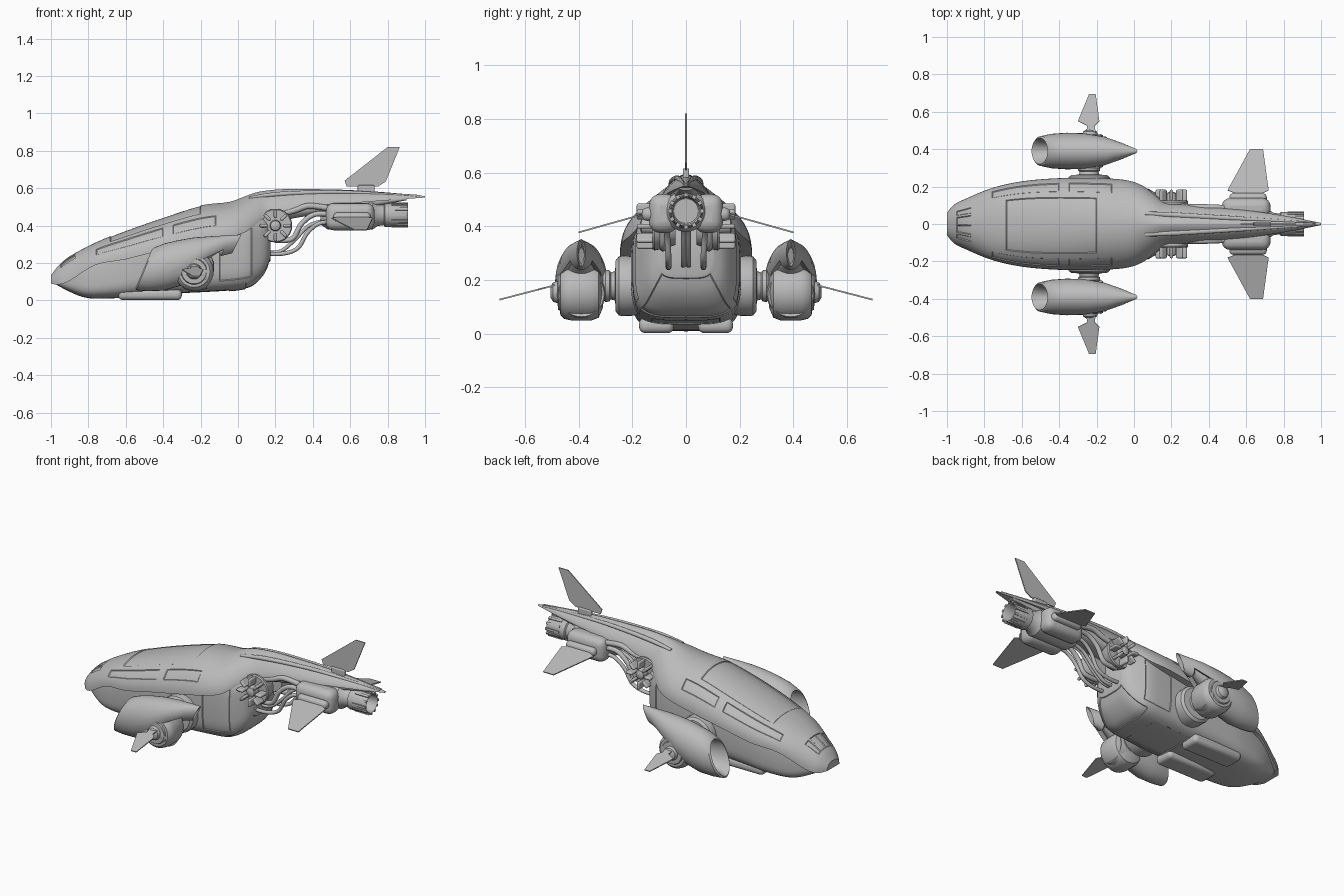
import bpy, bmesh, math
from mathutils import Vector, Matrix

if "Cube" in bpy.data.objects:
    bpy.data.objects.remove(bpy.data.objects["Cube"])

GREY = (0.5, 0.5, 0.5, 1)
paint = bpy.data.materials.new("hull_grey")
paint.use_nodes = True
paint.diffuse_color = GREY
for node in paint.node_tree.nodes:
    if node.type == 'BSDF_PRINCIPLED':
        node.inputs["Base Color"].default_value = GREY


def finish(name, bm, mirror=False, bevel=0):
    bmesh.ops.recalc_face_normals(bm, faces=bm.faces)
    mesh = bpy.data.meshes.new(name)
    bm.to_mesh(mesh)
    bm.free()
    obj = bpy.data.objects.new(name, mesh)
    bpy.context.collection.objects.link(obj)
    mesh.materials.append(paint)
    if bevel:
        mod = obj.modifiers.new("bevel", 'BEVEL')
        mod.width, mod.segments = bevel, 4
    if mirror:
        mod = obj.modifiers.new("mirror", 'MIRROR')
        mod.use_axis = (False, True, False)
        mod.use_mirror_merge = False
    bpy.ops.object.select_all(action='DESELECT')
    obj.select_set(True)
    bpy.context.view_layer.objects.active = obj
    bpy.ops.object.shade_smooth_by_angle(angle=math.radians(35))
    return obj


def smooth_rows(rows, steps=4):
    """Spline through the section rows."""
    out = []
    for i in range(len(rows) - 1):
        p0, p1, p2 = rows[max(i - 1, 0)], rows[i], rows[i + 1]
        p3 = rows[min(i + 2, len(rows) - 1)]
        for k in range(steps):
            t = k / steps
            out.append([0.5 * (2 * b + (c - a) * t + (2 * a - 5 * b + 4 * c - d) * t * t
                               + (3 * b - a - 3 * c + d) * t ** 3)
                        for a, b, c, d in zip(p0, p1, p2, p3)])
    return out + [list(rows[-1])]


def skin(name, rings, mirror=False, panels=(), depth=0.004):
    """Join rings into a closed body; panels are rules on (x, turn) for sunken areas."""
    bm = bmesh.new()
    loops = [[bm.verts.new(p) for p in ring] for ring in rings]
    n = len(loops[0])
    cells = []
    for a, b in zip(loops, loops[1:]):
        for j in range(n):
            k = (j + 1) % n
            cells.append((bm.faces.new((a[j], a[k], b[k], b[j])), (j + 0.5) / n))
    bm.faces.new(loops[0])
    bm.faces.new(loops[-1])
    bmesh.ops.recalc_face_normals(bm, faces=bm.faces)
    cells = [(f, f.calc_center_median().x, u) for f, u in cells]
    for rule in panels:
        chosen = [f for f, x, u in cells if rule(x, u)]
        if chosen:
            bmesh.ops.inset_region(bm, faces=chosen, thickness=0.004, depth=-depth)
    return finish(name, bm, mirror)


def power(v, e):
    return math.copysign(abs(v) ** (2 / e), v)


def section(x, w, low, top, e=2, n=48, y=0, slant=0):
    mid, h = (low + top) / 2, (top - low) / 2
    pts = []
    for i in range(n):
        t = math.tau * i / n
        dz = h * power(math.sin(t), e)
        pts.append((x + slant * dz, y + w * power(math.cos(t), e), mid + dz))
    return pts


def dome(x, w, low, top, e, n=40):
    return [(x, w * power(math.cos(math.pi * i / (n - 1)), e),
             low + (top - low) * power(math.sin(math.pi * i / (n - 1)), e)) for i in range(n)]


def lathe(name, centre, axis, profile, mirror=False, n=32):
    """Turn (distance, radius) pairs about the x or y axis."""
    rings = []
    for d, r in profile:
        ring = []
        for i in range(n):
            c, s = r * math.cos(math.tau * i / n), r * math.sin(math.tau * i / n)
            ring.append(Vector(centre) + Vector((d, c, s) if axis == 'x' else (c, d, s)))
        rings.append(ring)
    return skin(name, rings, mirror)


def box(name, x, y, z, bevel, mirror=False):
    bm = bmesh.new()
    bmesh.ops.create_cube(bm, size=1)
    for v in bm.verts:
        v.co = [(a + b) / 2 + c * (b - a) for (a, b), c in zip((x, y, z), v.co)]
    return finish(name, bm, mirror, bevel)


def spokes(name, centre, axis, count, size, radius, mirror=False, bevel=0):
    """Ring of small blocks; size is (along axis, across, radial)."""
    bm = bmesh.new()
    for i in range(count):
        turn = Matrix.Rotation(math.tau * i / count, 4, axis.upper())
        a, c, r = size
        dims = (a, c, r) if axis == 'x' else (c, a, r)
        m = (Matrix.Translation(centre) @ turn @ Matrix.Translation((0, 0, radius))
             @ Matrix.Diagonal((*dims, 1)))
        bmesh.ops.create_cube(bm, size=1, matrix=m)
    return finish(name, bm, mirror, bevel)


def blade(name, outline, normal, mirror=False):
    bm = bmesh.new()
    half = Vector(normal).normalized() * 0.003
    a = [bm.verts.new(Vector(p) - half) for p in outline]
    b = [bm.verts.new(Vector(p) + half) for p in outline]
    bm.faces.new(a)
    bm.faces.new(b)
    for i in range(len(a)):
        j = (i + 1) % len(a)
        bm.faces.new((a[i], a[j], b[j], b[i]))
    return finish(name, bm, mirror)


def pipe(name, points, radius):
    rows = smooth_rows(points, 6)
    rings = []
    for i, p in enumerate(rows):
        d = Vector(rows[min(i + 1, len(rows) - 1)]) - Vector(rows[max(i - 1, 0)])
        side = d.cross(Vector((0, 1, 0))).normalized()
        up = d.cross(side).normalized()
        rings.append([Vector(p) + radius * (side * math.cos(a) + up * math.sin(a))
                      for a in (math.tau * k / 12 for k in range(12))])
    return skin(name, rings, True)


# Lower hull with sunken side, belly and rear panels
hull = [(-.99, .055, .095, .125), (-.9, .12, .046, .2), (-.8, .165, .012, .23),
        (-.65, .195, .012, .29), (-.5, .205, .025, .35), (-.1, .205, .045, .44),
        (.04, .2, .06, .46), (.1, .175, .09, .46), (.15, .14, .15, .45), (.175, .1, .22, .42)]
skin("lower_hull", [section(*r, e=4) for r in smooth_rows(hull)], panels=(
    lambda x, u: -.08 < x < .08 and .41 < u < .58,
    lambda x, u: -.08 < x < .08 and (u < .09 or u > .92),
    lambda x, u: -.27 < x < -.03 and .69 < u < .81,
    lambda x, u: .04 < x < .17 and .63 < u < .87))

# Upper shell running from the nose to the tail tip, with sunken windows
shell = [(-1, .06, .09, .135, 2.2), (-.96, .105, .085, .185, 2.2), (-.9, .135, .105, .236, 2.2),
         (-.76, .192, .19, .31, 2.2), (-.6, .228, .22, .375, 2.2), (-.4, .245, .27, .445, 2.1),
         (-.2, .245, .31, .508, 2), (-.05, .236, .34, .526, 1.9), (.04, .208, .365, .558, 1.7),
         (.1, .165, .41, .578, 1.55), (.16, .12, .45, .588, 1.5), (.25, .103, .48, .595, 1.5),
         (.4, .09, .505, .595, 1.5), (.6, .073, .52, .59, 1.5), (.8, .045, .535, .577, 1.6),
         (1, .006, .55, .558, 2)]
skin("upper_shell", [dome(*r) for r in smooth_rows(shell)], panels=(
    lambda x, u: -.7 < x < -.21 and .3 < u < .7,
    lambda x, u: -.36 < x < -.12 and .15 < u < .26,
    lambda x, u: -.36 < x < -.12 and .74 < u < .85,
    lambda x, u: -.76 < x < -.42 and .16 < u < .24,
    lambda x, u: -.76 < x < -.42 and .76 < u < .84,
    lambda x, u: -.95 < x < -.87 and .3 < u < .38,
    lambda x, u: -.95 < x < -.87 and .41 < u < .49,
    lambda x, u: -.95 < x < -.87 and .51 < u < .59,
    lambda x, u: -.95 < x < -.87 and .62 < u < .7))

# Tail boom and spine ridges
boom = [(.08, .1, .38, .54), (.3, .075, .44, .56), (.6, .055, .48, .56), (.9, .025, .535, .555)]
skin("tail_boom", [section(*r, e=3) for r in smooth_rows(boom)])
ridge = [(.06, .01, .54, .556), (.2, .014, .554, .579), (.4, .013, .565, .588),
         (.6, .011, .567, .587), (.97, .004, .55, .564)]
skin("spine_ridges", [section(*r, n=16, y=.06 - .055 * r[0]) for r in smooth_rows(ridge)], True)

# Landing skids
box("landing_skids", (-.64, -.3), (.045, .175), (.002, .06), .024, True)

# Pylons joining hull and nacelles
lathe("pylons", (-.24, 0, .178), 'y', [(.18, .11), (.235, .113), (.25, .11), (.262, .095),
      (.264, .055), (.28, .05), (.285, .058), (.3, .06), (.31, .05), (.36, .05)], True)

# Nacelle cowls: hollow slanted intake, swept back to a high slot, sunken underneath
cowl = [(-.36, .045, .11, .24, .4), (-.475, .062, .08, .262, .42), (-.505, .07, .066, .268, .42),
        (-.497, .08, .055, .282, .42), (-.44, .092, .05, .305, .38), (-.36, .098, .052, .322, .32),
        (-.27, .095, .08, .336, .25), (-.16, .077, .18, .343, .2), (-.07, .045, .238, .348, .35),
        (-.007, .016, .252, .352, .5), (-.025, .01, .262, .335, .5), (-.08, .01, .26, .32, .4)]
skin("nacelle_cowls", [section(*r[:4], n=32, y=.39, slant=r[4]) for r in cowl], True,
     (lambda x, u: -.27 < x < -.09 and .55 < u < .95,), .025)

# Nacelle engines: turned core, rear ring and hub
lathe("nacelle_cores", (-.235, 0, .155), 'y', [(.31, .06), (.325, .095), (.35, .105), (.43, .105),
      (.453, .1), (.468, .085), (.469, .07), (.477, .066), (.478, .042), (.495, .036), (.505, .02)], True)
lathe("nacelle_exhausts", (-.2, .39, .148), 'x', [(-.06, .085), (.02, .09), (.035, .085),
      (.03, .07), (-.02, .06), (-.02, .03), (.03, .026), (.045, .01)], True)
spokes("exhaust_vanes", (-.195, .39, .148), 'x', 6, (.03, .01, .05), .045, True)

# Nacelle fins
fin = [(-.255, .49), (-.25, .525), (-.3, .55), (-.24, .695), (-.205, .695), (-.185, .55),
       (-.21, .525), (-.205, .49)]
blade("nacelle_fins", [(x, y, .18 - (y - .49) * .26) for x, y in fin], (0, .26, 1), True)

# Flank fans at the tail root: drum with a cage of fingers
lathe("flank_fans", (.2, 0, .4), 'y', [(.04, .07), (.09, .085), (.118, .09), (.125, .085),
      (.125, .03), (.165, .026), (.172, .012)], True)
spokes("flank_fan_fingers", (.2, .146, .4), 'y', 8, (.075, .018, .045), .062, True, .008)

# Pipes between the fans and the tail engine
pipe("lower_pipes", [(.13, .065, .25), (.24, .065, .25), (.32, .065, .28), (.37, .07, .36),
                     (.43, .075, .41), (.5, .075, .42)], .011)
pipe("middle_pipes", [(.2, .085, .32), (.29, .085, .33), (.34, .085, .41), (.41, .085, .46),
                      (.5, .085, .46)], .014)
pipe("upper_pipes", [(.22, .09, .46), (.3, .09, .48), (.38, .09, .505), (.5, .085, .49)], .016)
pipe("keel_pipes", [(.12, .009, .26), (.22, .009, .26), (.3, .009, .32), (.38, .009, .4),
                    (.48, .009, .43)], .01)

# Tail engine with toothed nozzle
lathe("tail_engine", (0, 0, .457), 'x', [(.44, .05), (.48, .078), (.72, .078), (.745, .06),
      (.78, .055), (.785, .064), (.81, .064), (.9, .06), (.91, .056), (.9, .05), (.82, .046),
      (.82, .004)])
spokes("nozzle_teeth", (.865, 0, .457), 'x', 12, (.09, .014, .014), .06)
box("engine_pods", (.47, .73), (.03, .138), (.375, .52), .042, True)
box("fin_mounts", (.51, .71), (.11, .165), (.42, .47), .022, True)

# Tail fins
side = [(.56, .14), (.54, .165), (.5, .18), (.62, .4), (.69, .4), (.72, .18), (.69, .165), (.68, .14)]
blade("side_tail_fins", [(x, y, .45 - (y - .14) * .28) for x, y in side], (0, .28, 1), True)
top = [(.57, .64), (.58, .61), (.75, .61), (.79, .635), (.865, .82), (.8, .82)]
blade("top_tail_fin", [(x, 0, z) for x, z in top], (0, 1, 0))
box("top_fin_mount", (.64, .73), (-.012, .012), (.57, .616), .006)
